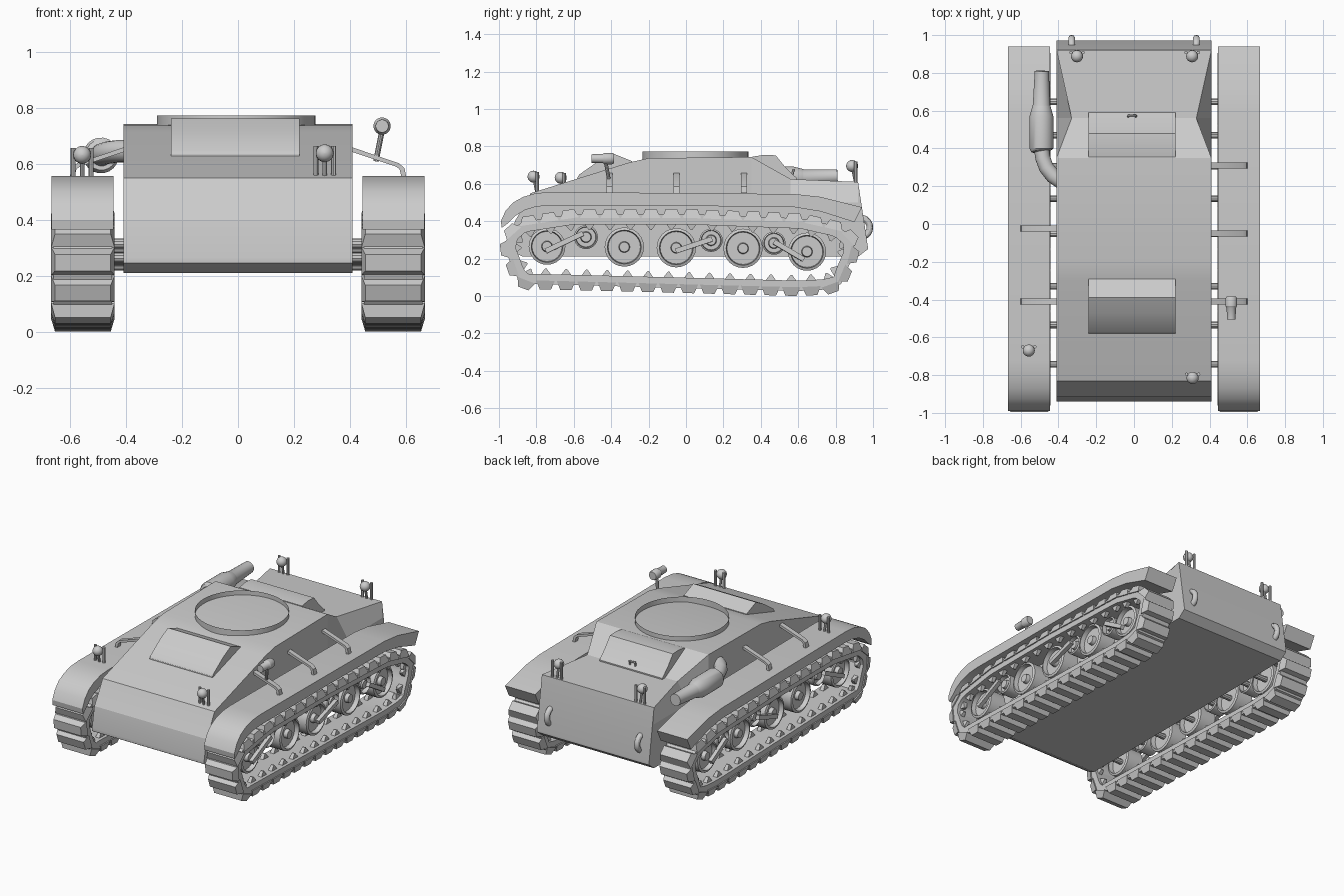
import bpy, bmesh, math
from mathutils import Vector

if "Cube" in bpy.data.objects:
    bpy.data.objects.remove(bpy.data.objects["Cube"])


def make(name, verts, faces, mirror=False, angle=30):
    me = bpy.data.meshes.new(name)
    me.from_pydata([tuple(v) for v in verts], [], faces)
    bm = bmesh.new()
    bm.from_mesh(me)
    bmesh.ops.recalc_face_normals(bm, faces=bm.faces)
    bm.to_mesh(me)
    bm.free()
    ob = bpy.data.objects.new(name, me)
    bpy.context.collection.objects.link(ob)
    bpy.ops.object.select_all(action='DESELECT')
    ob.select_set(True)
    bpy.context.view_layer.objects.active = ob
    bpy.ops.object.shade_smooth_by_angle(angle=math.radians(angle))
    if mirror:
        ob.modifiers.new("mirror", 'MIRROR').use_mirror_merge = False
    return ob


def rings(name, loops, cap=True, closed=False, **kw):
    """Skin a list of equal-length vertex loops."""
    n, m = len(loops[0]), len(loops)
    verts = [v for lp in loops for v in lp]
    faces = [(i * n + j, i * n + (j + 1) % n,
              (i + 1) % m * n + (j + 1) % n, (i + 1) % m * n + j)
             for i in range(m if closed else m - 1) for j in range(n)]
    if cap and not closed:
        faces += [tuple(range(n)), tuple(range((m - 1) * n, m * n))]
    return make(name, verts, faces, **kw)


def prism(name, prof, x0, x1, **kw):
    return rings(name, [[(x, y, z) for y, z in prof] for x in (x0, x1)], **kw)


def lathe(name, prof, c, axis, sides=24, **kw):
    """Turn (radius, offset) pairs around an axis through c."""
    w = Vector(axis)
    u = w.orthogonal().normalized()
    v = w.cross(u)
    c = Vector(c)
    ang = [2 * math.pi * k / sides for k in range(sides)]
    return rings(name, [[c + w * t + (u * math.cos(a) + v * math.sin(a)) * r for a in ang]
                        for r, t in prof], **kw)


def tube(name, pts, radii, sides=10, **kw):
    pts = [Vector(p) for p in pts]
    if not isinstance(radii, (list, tuple)):
        radii = [radii] * len(pts)
    loops, u = [], None
    for i, p in enumerate(pts):
        t = (pts[min(i + 1, len(pts) - 1)] - pts[max(i - 1, 0)]).normalized()
        u = t.orthogonal() if u is None else u - t * u.dot(t)
        u.normalize()
        v = t.cross(u)
        loops.append([p + (u * math.cos(a) + v * math.sin(a)) * radii[i]
                      for a in (2 * math.pi * k / sides for k in range(sides))])
    return rings(name, loops, **kw)


def ball(name, c, r):
    prof = [(r * max(math.sin(math.pi * k / 10), .02), -r * math.cos(math.pi * k / 10))
            for k in range(11)]
    return lathe(name, prof, c, (0, 1, 0), 16)


# hull: stations of (y, bottom z, shoulder z, top half width, top z)
W = .41
stations = [(-.94, .245, .255, W, .265), (-.915, .23, .32, W, .40), (-.87, .21, .38, W, .475),
            (-.83, .21, .45, W, .55), (-.30, .21, .50, W, .715), (-.20, .21, .50, W, .737),
            (.35, .21, .50, W, .743), (.56, .21, .50, .33, .625), (.92, .21, .50, W, .61),
            (.972, .25, .255, W, .265)]
rings("hull", [[(-W, y, b), (W, y, b), (W, y, s), (w, y, t), (-w, y, t), (-W, y, s)]
               for y, b, s, w, t in stations], angle=12)

# turret ring: open thin wall
lathe("turret_ring", [(.283, .73), (.283, .772)], (-.006, .05, 0), (0, 0, 1), 48, cap=False)

# raised hatches on glacis and engine deck
prism("front_hatch", [(-.58, .60), (-.58, .635), (-.57, .65), (-.47, .72), (-.39, .762),
                      (-.29, .722), (-.29, .69)], -.24, .22)
prism("rear_hatch", [(.355, .70), (.355, .745), (.42, .755), (.48, .752), (.53, .69),
                     (.59, .632), (.59, .60)], -.24, .22)
tube("hatch_handle", [(-.03, .565, .64), (-.03, .575, .675), (.01, .575, .675), (.01, .565, .64)],
     .007, 6)

# fenders
top = [(-.99, .40), (-.965, .455), (-.925, .50), (-.87, .53), (-.80, .55), (-.72, .556),
       (.0, .55), (.58, .545), (.72, .53), (.94, .475)]
low = [(.90, .395), (.72, .452), (.58, .475), (.0, .482), (-.72, .485), (-.80, .478),
       (-.86, .46), (-.91, .43), (-.95, .39), (-.985, .365)]
prism("fender", top + low, .445, .666, mirror=True)

# track loop, resampled evenly
path = [(-.965, .25), (-.955, .33), (-.88, .395), (-.6, .438), (0, .438), (.62, .415),
        (.82, .37), (.90, .30), (.895, .22), (.83, .065), (.76, .035), (.6, .027),
        (-.86, .065), (-.915, .11)]
path = [Vector(p) for p in path]
segs = list(zip(path, path[1:] + path[:1]))
total = sum((b - a).length for a, b in segs)


def along(d):
    d %= total
    for a, b in segs:
        if d <= (b - a).length:
            return a.lerp(b, d / (b - a).length)
        d -= (b - a).length
    return path[0]


LINKS = 38
step = total / LINKS
frames = []
for i in range(LINKS * 2):
    d = i * step / 2
    t = (along(d + .03) - along(d - .03)).normalized()
    frames.append((along(d), t, Vector((-t.y, t.x))))

band = []
for p, t, n in frames:
    q = p - n * .055
    band.append([(.45, *p), (.66, *p), (.66, *q), (.45, *q)])
rings("track_band", band, closed=True, mirror=True)

# tread pads and guide teeth for every link
cube_faces = [(0, 1, 2, 3), (4, 5, 6, 7), (0, 1, 5, 4), (1, 2, 6, 5), (2, 3, 7, 6), (3, 0, 4, 7)]


def blocks(name, specs):
    verts, faces = [], []
    for p, t, n in frames[::2]:
        for (xa, xb, half, h0), (xc, xd, half2, h1) in specs:
            k = len(verts)
            for x0, x1, hl, h in ((xa, xb, half, h0), (xc, xd, half2, h1)):
                for x, s in ((x0, -1), (x1, -1), (x1, 1), (x0, 1)):
                    verts.append((x, *(p + t * s * hl + n * h)))
            faces += [tuple(k + f for f in fc) for fc in cube_faces]
    make(name, verts, faces, mirror=True)


blocks("track_pads", [((.441, .668, .05, -.02), (.455, .654, .03, .027))])
blocks("track_guide_teeth", [((.47, .50, .03, -.05), (.475, .495, .004, -.085)),
                             ((.61, .64, .03, -.05), (.615, .635, .004, -.085))])

# road wheels and small rollers with recessed discs
wheels = [(-.743, .265, .098), (-.33, .262, .105), (-.052, .258, .105),
          (.305, .255, .105), (.647, .237, .102)]
rollers = [(-.535, .315, .064), (.134, .298, .062), (.47, .283, .062)]
for kind, items, x0, x1 in (("road_wheel", wheels, .49, .615), ("roller", rollers, .50, .605)):
    for i, (y, z, r) in enumerate(items):
        prof = [(.02, x0 + .03), (r * .82, x0 + .03), (r * .86, x0), (r, x0 + .006),
                (r, x1 - .006), (r * .86, x1), (r * .82, x1 - .03), (.03, x1 - .03),
                (.026, x1 - .005), (.01, x1 - .005)]
        lathe(f"{kind}_{i + 1}", prof, (0, y, z), (1, 0, 0), 24, mirror=True)
        tube(f"{kind}_axle_{i + 1}", [(.40, y, z), (x1 - .04, y, z)], .018, mirror=True)

# suspension arms linking wheels and rollers
for i, (a, b) in enumerate([((-.75, .24), (-.55, .335)), ((-.055, .24), (.14, .305)),
                            ((.47, .29), (.63, .195))]):
    tube(f"suspension_arm_{i + 1}", [(.622, *a), (.622, *b)], .019, 4, mirror=True)


# fender struts running from hull to fender
def strut(name, s, y):
    prof = [(.40, .662), (.575, .602), (.595, .585), (.602, .55), (.585, .55),
            (.577, .582), (.565, .59), (.40, .645)]
    rings(name, [[(s * x, yy, z) for x, z in prof] for yy in (y - .016, y + .016)])


for s, y in ((1, .31), (1, -.05), (1, -.41), (-1, -.025), (-1, -.41)):
    strut(f"fender_strut_{'right' if s > 0 else 'left'}_{y:+.2f}", s, y)

# searchlight on the right front strut
tube("searchlight_post", [(.493, -.41, .61), (.515, -.43, .72)], .010)
lathe("searchlight", [(.005, -.505), (.023, -.505), (.025, -.445), (.031, -.435),
                      (.031, -.395), (.026, -.385), (.005, -.385)], (.515, 0, .735), (0, 1, 0), 20)

# small ball lamps between guard posts
for name, x, y, z, base in (("front_right_lamp", .31, -.815, .638, .54),
                            ("front_left_lamp", -.557, -.67, .632, .545),
                            ("rear_right_lamp", .308, .888, .695, .60),
                            ("rear_left_lamp", -.302, .888, .695, .60)):
    ball(name, (x, y, z), .032)
    tube(name + "_neck", [(x, y, z), (x, y + .02, base)], .008, 8)
    for s in (-1, 1):
        px = x + s * .032
        tube(f"{name}_guard_{s:+d}", [(px, y + .02, base), (px, y + .02, z + .025)], .009, 8)

# exhaust on the left side
tube("exhaust", [(-.38, .22, .645), (-.43, .255, .645), (-.465, .30, .64), (-.483, .35, .635),
                 (-.488, .385, .632), (-.489, .387, .632), (-.49, .40, .63), (-.49, .57, .63),
                 (-.49, .625, .632), (-.49, .63, .632), (-.488, .81, .64)],
     [.04, .04, .04, .04, .04, .055, .064, .064, .048, .046, .038], 20)

# tow hooks on the rear plate
tube("tow_hook", [(.33, .935 + .048 * math.sin(a), .367 + .05 * math.cos(a))
                  for a in (math.pi * k / 10 for k in range(11))], .018, 12, mirror=True)
